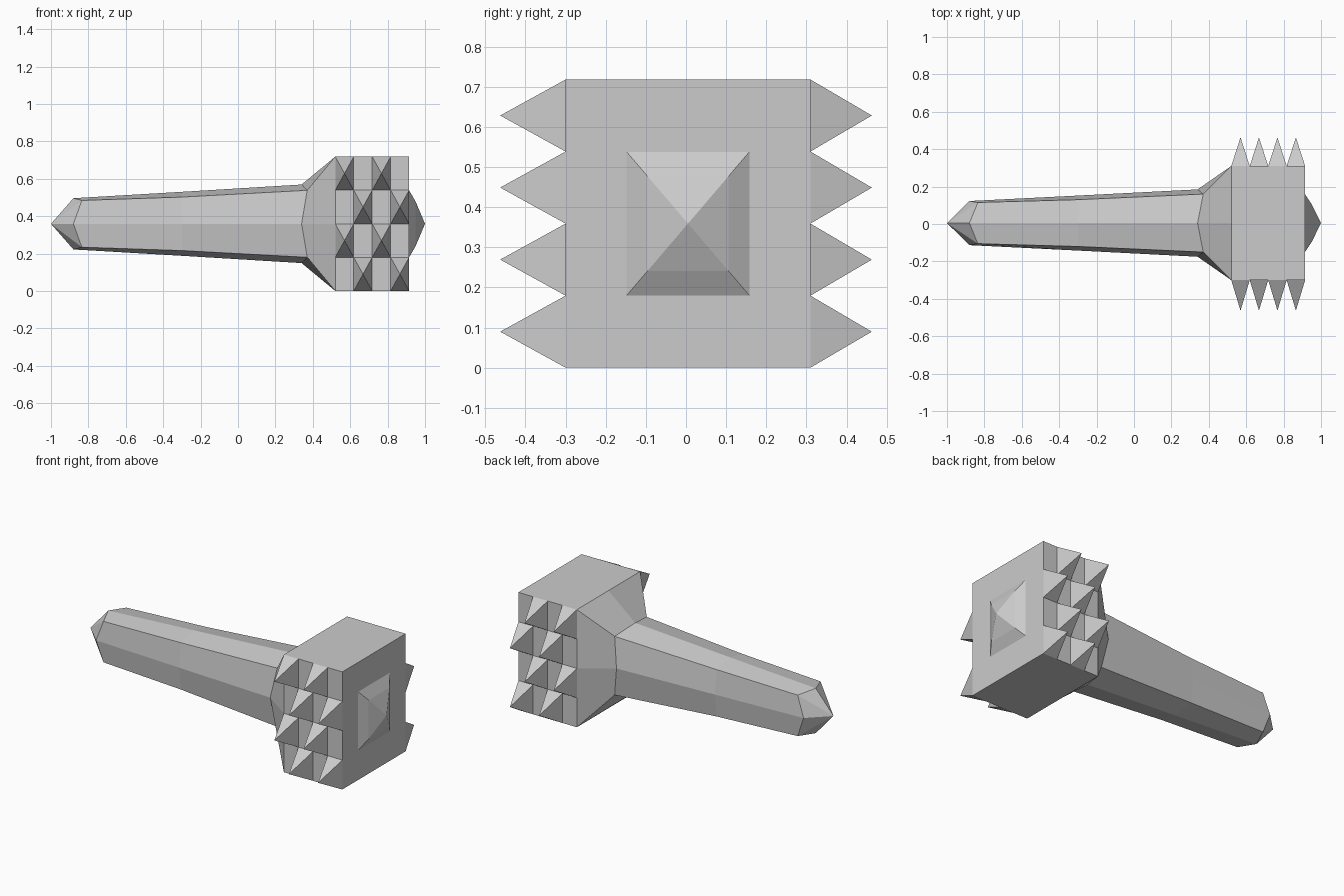
import bpy, bmesh

if "Cube" in bpy.data.objects:
    bpy.data.objects.remove(bpy.data.objects["Cube"])

CY, CZ = 0.005, 0.359           # axis of the mallet
X0, X1 = 0.52, 0.915            # head extent along x
HY, HZ = 0.305, 0.359           # head half sizes


def finish(name, bm):
    bmesh.ops.recalc_face_normals(bm, faces=bm.faces)
    mesh = bpy.data.meshes.new(name)
    bm.to_mesh(mesh)
    bm.free()
    obj = bpy.data.objects.new(name, mesh)
    bpy.context.collection.objects.link(obj)
    return obj


def bridge(bm, a, b):
    n = len(a)
    for i in range(n):
        bm.faces.new((a[i], a[(i + 1) % n], b[(i + 1) % n], b[i]))


def fan(bm, ring, tip):
    t = bm.verts.new(tip)
    for i in range(len(ring)):
        bm.faces.new((ring[i], ring[(i + 1) % len(ring)], t))


# Handle: eight-sided rings, side midpoints and corners placed separately
DIRS = [(1, 0), (1, 1), (0, 1), (-1, 1), (-1, 0), (-1, -1), (0, -1), (1, -1)]
RINGS = [  # midpoints (x, half y, half z), corners (x, half y, half z)
    ((-0.88, 0.118, 0.137), (-0.835, 0.11, 0.125)),
    ((-0.30, 0.147, 0.171), (-0.30, 0.125, 0.143)),
    ((0.34, 0.18, 0.21), (0.37, 0.155, 0.179)),
    ((X0, HY, HZ), (X0, HY, HZ)),
]
bm = bmesh.new()
rings = []
for mid, corner in RINGS:
    ring = []
    for sy, sz in DIRS:
        x, hy, hz = corner if sy and sz else mid
        ring.append(bm.verts.new((x, CY + sy * hy, CZ + sz * hz)))
    rings.append(ring)
for a, b in zip(rings, rings[1:]):
    bridge(bm, a, b)
fan(bm, rings[0], (-1, CY, CZ))
finish("handle", bm)

# Head block
bm = bmesh.new()
bmesh.ops.create_cube(bm, size=1)
for v in bm.verts:
    v.co = ((X0 + X1) / 2 + v.co.x * (X1 - X0),
            CY + v.co.y * 2 * HY, CZ + v.co.z * 2 * HZ)
finish("head", bm)

# End boss: slightly bulged pyramid on the end face
SQUARE = [(1, 1), (-1, 1), (-1, -1), (1, -1)]
bm = bmesh.new()
base, middle = [[bm.verts.new((x, CY + sy * 0.153 * s, CZ + sz * 0.179 * s))
                 for sy, sz in SQUARE] for x, s in ((X1, 1), (0.95, 0.66))]
bridge(bm, base, middle)
fan(bm, middle, (1, CY, CZ))
finish("end_boss", bm)

# Tenderizing spikes: checkerboard of pyramids on both broad faces
DX, DZ = (X1 - X0) / 4, HZ / 2
for side, name, tip_y in ((-1, "front_spikes", -0.463), (1, "back_spikes", 0.463)):
    bm = bmesh.new()
    for row in range(4):
        for col in range(4):
            if (row + col) % 2 == 0:
                continue
            x, z = X0 + (col + 0.5) * DX, (row + 0.5) * DZ
            ring = [bm.verts.new((x + sx * DX / 2, CY + side * HY, z + sz * DZ / 2))
                    for sx, sz in SQUARE]
            bm.faces.new(ring)
            fan(bm, ring, (x, tip_y, z))
    finish(name, bm)
